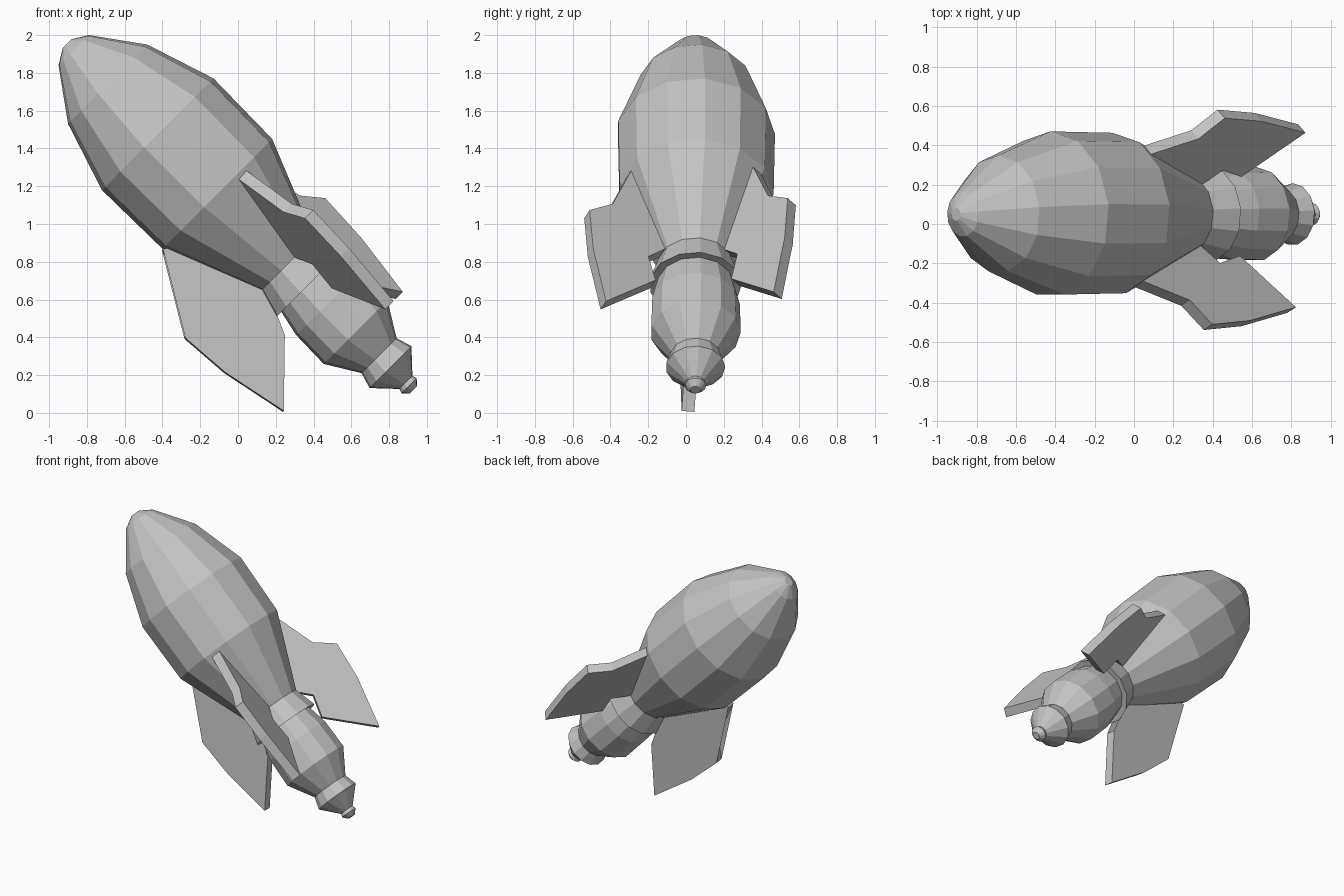
import bpy, bmesh, math

if "Cube" in bpy.data.objects:
    bpy.data.objects.remove(bpy.data.objects["Cube"])

# single hull paint
grey = bpy.data.materials.new("hull_grey")
grey.diffuse_color = (0.55, 0.55, 0.55, 1)
grey.use_nodes = True
grey.node_tree.nodes["Principled BSDF"].inputs["Base Color"].default_value = grey.diffuse_color

K = math.sqrt(0.5)
AXIS_Y = 0.05
SIDES = 13


def place(s, u, v):
    """s: station along the tilted axis, u: across it (upward), v: sideways."""
    return (s + K * u, AXIS_Y + v, 1.05 - s + K * u)


def make_object(name, bm):
    bmesh.ops.recalc_face_normals(bm, faces=bm.faces)
    mesh = bpy.data.meshes.new(name)
    bm.to_mesh(mesh)
    bm.free()
    mesh.materials.append(grey)
    obj = bpy.data.objects.new(name, mesh)
    bpy.context.collection.objects.link(obj)
    return obj


def lathe(name, profile):
    """Faceted solid of revolution around the tilted axis, with end caps."""
    bm = bmesh.new()
    rings = []
    for s, r in profile:
        ring = []
        for i in range(SIDES):
            a = math.pi / 2 + i * math.tau / SIDES
            ring.append(bm.verts.new(place(s, r * math.cos(a), r * math.sin(a))))
        rings.append(ring)
    for a, b in zip(rings, rings[1:]):
        for i in range(SIDES):
            j = (i + 1) % SIDES
            bm.faces.new((a[i], a[j], b[j], b[i]))
    bm.faces.new(rings[0])
    bm.faces.new(rings[-1])
    return make_object(name, bm)


def fin(name, degrees, shift, side, outline, half=0.034):
    """Flat plate standing out from the hull at the given roll angle."""
    a = math.radians(degrees)
    cu, cv = math.cos(a), math.sin(a)
    bm = bmesh.new()
    layers = []
    for h in (-half, half):
        layers.append([bm.verts.new(place(s, (p + shift) * cu - (h + side) * cv,
                                          (p + shift) * cv + (h + side) * cu))
                       for s, p in outline])
    n = len(outline)
    for layer in layers:
        bm.faces.new(layer)
    lo, hi = layers
    for i in range(n):
        j = (i + 1) % n
        bm.faces.new((lo[i], lo[j], hi[j], hi[i]))
    caps = [f for f in bm.faces if len(f.verts) > 4]
    bmesh.ops.triangulate(bm, faces=caps)
    return make_object(name, bm)


# hull, collar, rear bulge, flared nozzle and tail nub
lathe("rocket_body", [
    (-0.905, 0.033), (-0.87, 0.114), (-0.69, 0.299), (-0.425, 0.421),
    (-0.11, 0.414), (0.263, 0.199),
    (0.372, 0.245), (0.369, 0.203),
    (0.473, 0.235), (0.6225, 0.24), (0.747, 0.132),
    (0.8075, 0.158), (0.889, 0.049), (0.906, 0.057), (0.9285, 0.027),
])

# swept fins
outline = [(-0.1065, 0.415), (0.114, 0.529), (0.1875, 0.664), (0.385, 0.643),
           (0.641, 0.568), (0.443, 0.279), (0.3295, 0.32), (0.253, 0.212),
           (0.24, 0.15), (-0.08, 0.34)]
fin("left_fin", -65, -0.03, 0.0, outline)
fin("right_fin", 51, -0.04, 0.04, outline)
fin("lower_fin", 186, 0.0, -0.02, outline)
